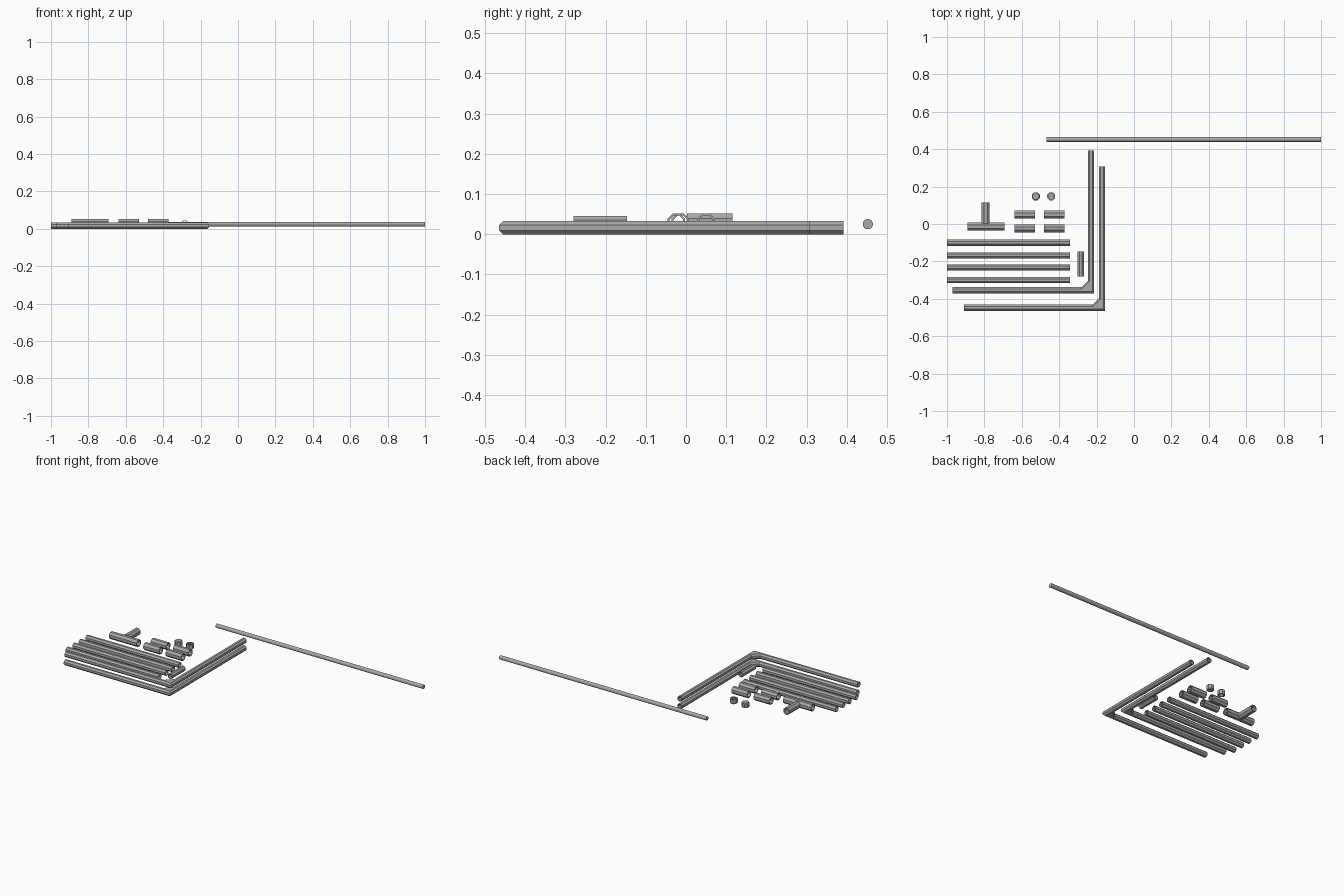
import bpy, bmesh, math
from mathutils import Vector

cube = bpy.data.objects.get("Cube")
if cube:
    bpy.data.objects.remove(cube, do_unlink=True)

grey = bpy.data.materials.new("plain_grey")
grey.use_nodes = True
grey.diffuse_color = (0.4, 0.4, 0.4, 1)
grey.node_tree.nodes["Principled BSDF"].inputs["Base Color"].default_value = (0.4, 0.4, 0.4, 1)

PIPE, BORE = 0.0165, 0.0125      # pipe radii, measured across the flats
SLEEVE = 0.0215                  # fitting radius
LOW, HIGH = 0.0165, 0.03         # axis heights


def ring(centre, axis, r, sides=8):
    """Points of a polygon with flat top and bottom, around an axis."""
    axis = Vector(axis).normalized()
    up = Vector((0, 0, 1)) if abs(axis.z) < 0.5 else Vector((0, 1, 0))
    side = axis.cross(up)
    rad = r / math.cos(math.pi / sides)
    angles = [math.tau * (i + 0.5) / sides for i in range(sides)]
    return [Vector(centre) + rad * (math.sin(a) * side + math.cos(a) * up) for a in angles]


def finish(name, bm):
    bmesh.ops.remove_doubles(bm, verts=bm.verts, dist=1e-5)
    bmesh.ops.recalc_face_normals(bm, faces=bm.faces)
    mesh = bpy.data.meshes.new(name)
    bm.to_mesh(mesh)
    bm.free()
    mesh.materials.append(grey)
    obj = bpy.data.objects.new(name, mesh)
    bpy.context.collection.objects.link(obj)
    return obj


def lathe(bm, start, end, profile, sides=8):
    """Turn (radius, fraction along axis) pairs into a closed solid."""
    start, end = Vector(start), Vector(end)
    axis = end - start
    rings = [[bm.verts.new(p) for p in ring(start + axis * t, axis, max(r, 1e-6), sides)]
             for r, t in profile]
    for k, a in enumerate(rings):
        b = rings[(k + 1) % len(rings)]
        for i in range(sides):
            j = (i + 1) % sides
            bm.faces.new((a[i], a[j], b[j], b[i]))


def tube(bm, start, end, r=PIPE, bore=BORE):
    lathe(bm, start, end, [(r, 0), (r, 1), (bore, 1), (bore, 0)])


def corner_pipe(name, left, top, cx, cy, web=0.05):
    """Two hollow legs joined by a square outer corner with a bevelled inside."""
    bm = bmesh.new()
    ax, by = Vector((cx - web, cy, LOW)), Vector((cx, cy + web, LOW))
    tube(bm, (left, cy, LOW), ax)
    tube(bm, by, (cx, top, LOW))
    corner = ring((cx, cy, LOW), (1, 0, 0), PIPE)
    mitre = [Vector((cx - (p.y - cy), p.y, p.z)) for p in corner]
    points = ring(ax, (1, 0, 0), PIPE) + ring(by, (0, 1, 0), PIPE) + mitre
    verts = [bm.verts.new(p) for p in points]
    bmesh.ops.convex_hull(bm, input=verts)
    finish(name, bm)


# Bent pipes
corner_pipe("inner_corner_pipe", -0.97, 0.392, -0.23, -0.354)
corner_pipe("outer_corner_pipe", -0.91, 0.308, -0.171, -0.448)

# Straight pipes
for n, y in enumerate((-0.10, -0.168, -0.232, -0.30)):
    bm = bmesh.new()
    tube(bm, (-1, y, LOW), (-0.342, y, LOW))
    finish(f"straight_pipe_{n + 1}", bm)

# Short pipe
bm = bmesh.new()
tube(bm, (-0.285, -0.28, HIGH - 0.001), (-0.285, -0.147, HIGH - 0.001))
finish("short_pipe", bm)

# Long thin rod
bm = bmesh.new()
lathe(bm, (-0.467, 0.452, 0.025), (1, 0.452, 0.025),
      [(0, 0), (0.0125, 0), (0.0125, 1), (0, 1)], 12)
finish("long_rod", bm)

# Couplings
for x in (-0.64, -0.482):
    for y in (-0.024, 0.05):
        bm = bmesh.new()
        tube(bm, (x, y, HIGH), (x + 0.111, y, HIGH), SLEEVE, PIPE)
        finish("coupling", bm)

# Tee fitting
bm = bmesh.new()
tube(bm, (-0.89, -0.014, HIGH), (-0.693, -0.014, HIGH), SLEEVE, PIPE)
tube(bm, (-0.793, 0.003, HIGH), (-0.793, 0.116, HIGH), SLEEVE, PIPE)
finish("tee_fitting", bm)

# End caps, one facing down and one facing up
for name, x, z0, z1 in (("closed_cap", -0.525, 0.033, 0.002), ("open_cap", -0.443, 0.002, 0.033)):
    bm = bmesh.new()
    lathe(bm, (x, 0.148, z0), (x, 0.148, z1),
          [(0, 0), (0.017, 0), (SLEEVE, 0.15), (SLEEVE, 1), (0.0135, 1), (0.0135, 0.3), (0, 0.3)])
    finish(name, bm)
